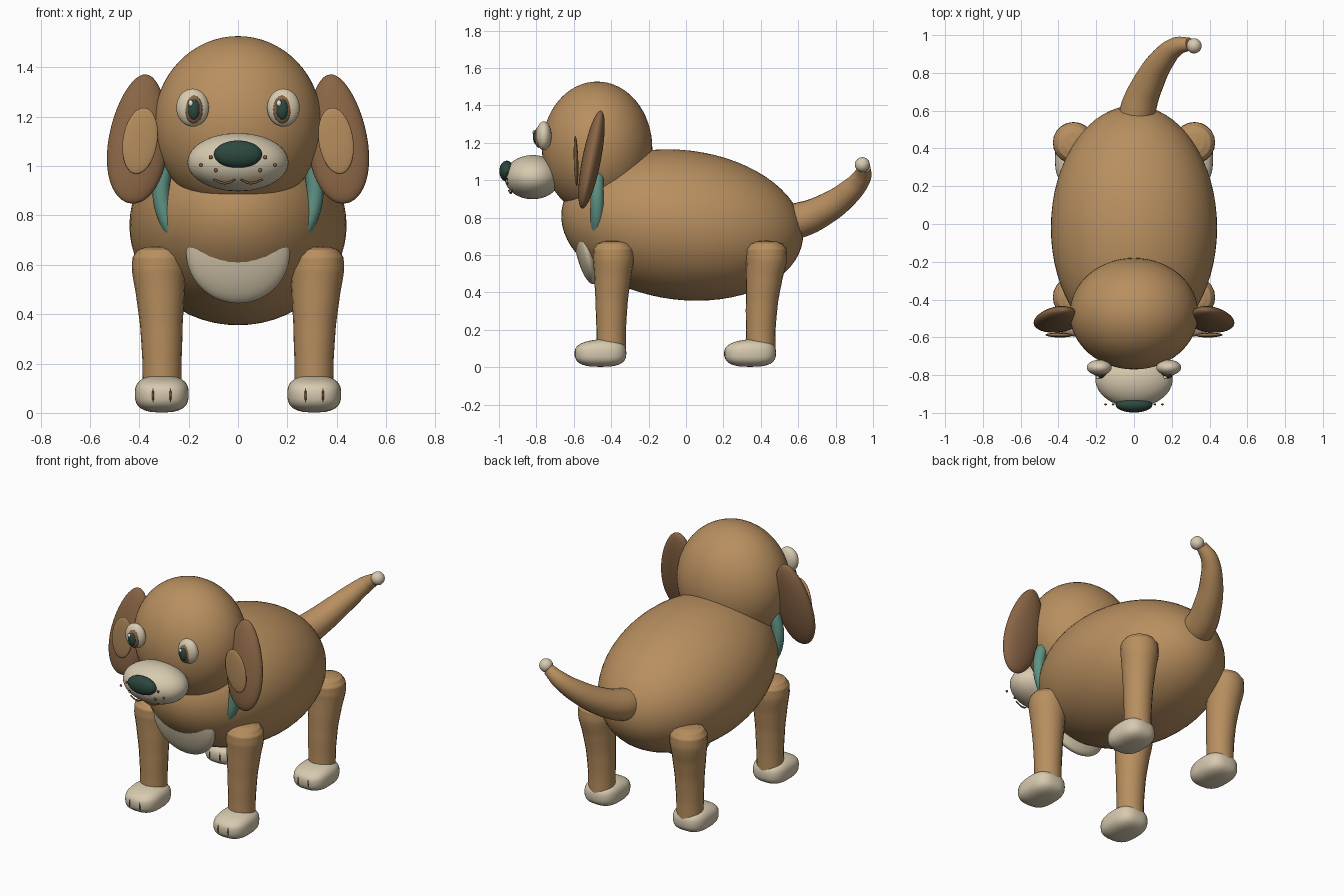
import bpy, bmesh, math
from mathutils import Matrix, Euler

if "Cube" in bpy.data.objects:
    bpy.data.objects.remove(bpy.data.objects["Cube"])


def material(name, rgb):
    m = bpy.data.materials.new(name)
    m.diffuse_color = (*rgb, 1)
    m.use_nodes = True
    m.node_tree.nodes["Principled BSDF"].inputs["Base Color"].default_value = m.diffuse_color
    return m


TAN = material("tan fur", (0.48, 0.275, 0.115))
BROWN = material("dark brown fur", (0.25, 0.13, 0.06))
CREAM = material("cream fur", (0.68, 0.59, 0.43))
TEAL = material("teal collar", (0.115, 0.29, 0.23))
DARK = material("dark green", (0.025, 0.065, 0.05))
LINE = material("brown marks", (0.25, 0.115, 0.04))
WHITE = material("white", (0.9, 0.9, 0.87))


def add_mesh(name, bm, mat):
    me = bpy.data.meshes.new(name)
    for f in bm.faces:
        f.smooth = True
    bmesh.ops.recalc_face_normals(bm, faces=bm.faces)
    bm.to_mesh(me)
    bm.free()
    me.materials.append(mat)
    ob = bpy.data.objects.new(name, me)
    bpy.context.collection.objects.link(ob)
    return ob


def blob(name, mat, centre, radii, rot=(0, 0, 0), shape=None, seg=48):
    """Ellipsoid; shape(co) may reshape the unit sphere first."""
    bm = bmesh.new()
    bmesh.ops.create_uvsphere(bm, u_segments=seg, v_segments=seg // 2, radius=1)
    if shape:
        for v in bm.verts:
            v.co = shape(v.co)
    bm.transform(Matrix.LocRotScale(centre, Euler(rot), radii))
    return add_mesh(name, bm, mat)


def tube(name, mat, points, bevel=8):
    """Smooth tapering tube through (x, y, z, radius) points."""
    cu = bpy.data.curves.new(name, 'CURVE')
    cu.dimensions = '3D'
    cu.bevel_depth = 1
    cu.bevel_resolution = bevel
    cu.resolution_u = 8
    cu.use_fill_caps = True
    sp = cu.splines.new('BEZIER')
    sp.bezier_points.add(len(points) - 1)
    for bp, p in zip(sp.bezier_points, points):
        bp.co = p[:3]
        bp.radius = p[3]
        bp.handle_left_type = bp.handle_right_type = 'AUTO'
    cu.materials.append(mat)
    ob = bpy.data.objects.new(name, cu)
    bpy.context.collection.objects.link(ob)
    bpy.ops.object.select_all(action='DESELECT')
    ob.select_set(True)
    bpy.context.view_layer.objects.active = ob
    bpy.ops.object.convert(target='MESH')
    bpy.ops.object.shade_smooth_by_angle(angle=math.radians(50))
    return bpy.context.object


def boxy(co):
    """Squarer ellipsoid with a lower front, for paws."""
    c = co.copy()
    for i in range(3):
        c[i] = math.copysign(abs(co[i]) ** 0.72, co[i])
    if c.z > 0 and c.y < 0:
        c.z *= 1 + 0.2 * c.y
    return c


def egg(co):
    """Wider towards the bottom, for ears."""
    c = co.copy()
    c.x *= 1 - 0.15 * co.z
    return c


# Torso, head, muzzle and nose
blob("body", TAN, (0, -0.02, 0.76), (0.44, 0.65, 0.40), (-0.12, 0, 0), seg=64)
blob("head", TAN, (0, -0.475, 1.17), (0.34, 0.295, 0.357), seg=64)
blob("muzzle", CREAM, (0, -0.82, 1.016), (0.205, 0.15, 0.118))
blob("nose", DARK, (0, -0.958, 1.048), (0.097, 0.04, 0.056))
blob("chest_patch", CREAM, (0, -0.535, 0.65), (0.21, 0.06, 0.21), (0.2, 0, 0))

# Collar ring round the neck
bm = bmesh.new()
N, M = 64, 16
grid = []
for i in range(N):
    a = 2 * math.pi * i / N
    ring = []
    for j in range(M):
        b = 2 * math.pi * j / M
        r = 0.312 + 0.035 * math.cos(b)
        ring.append(bm.verts.new((r * math.cos(a), -0.475 + 0.035 * math.sin(b),
                                  0.9 + r * 0.95 * math.sin(a))))
    grid.append(ring)
for i in range(N):
    for j in range(M):
        p, q, k = grid[i], grid[(i + 1) % N], (j + 1) % M
        bm.faces.new((p[j], q[j], q[k], p[k]))
add_mesh("collar", bm, TEAL)

# Paired parts
for side, s in (("left", -1), ("right", 1)):
    # Ears
    blob(side + "_ear", BROWN, (s * 0.403, -0.505, 1.11), (0.12, 0.05, 0.268),
         (-0.19, -s * 0.12, 0), egg)
    blob(side + "_inner_ear", TAN, (s * 0.397, -0.588, 1.103), (0.07, 0.012, 0.135),
         (0.03, -s * 0.15, 0))
    # Eyes
    ex = s * 0.184
    ix = s * 0.179
    blob(side + "_eye", CREAM, (ex, -0.76, 1.237), (0.066, 0.041, 0.077), seg=32)
    blob(side + "_iris", BROWN, (ix, -0.787, 1.23), (0.037, 0.022, 0.057), seg=32)
    blob(side + "_pupil", DARK, (ix, -0.798, 1.23), (0.025, 0.02, 0.042), seg=32)
    blob(side + "_eye_highlight", WHITE, (ix - 0.013, -0.812, 1.255),
         (0.01, 0.008, 0.013), seg=16)
    # Freckles and mouth
    for n, (fx, fz) in enumerate(((0.15, 1.005), (0.09, 0.983), (0.11, 1.036))):
        blob(f"{side}_freckle_{n + 1}", LINE, (s * fx, -0.955, fz), (0.008, 0.005, 0.008), seg=12)
    tube(side + "_mouth", LINE, [(s * 0.1, -0.93, 0.945, 0.004), (s * 0.05, -0.938, 0.931, 0.005),
                                 (s * 0.012, -0.948, 0.945, 0.004)], 3)
    # Legs, paws and toe marks
    for end, y, top in (("front", -0.40, 0.012), ("back", 0.40, 0.03)):
        prof = ((0.08, 0.078, 0), (0.2, 0.079, 0), (0.35, 0.086, 0.2), (0.48, 0.098, 0.6),
                (0.58, 0.11, 1), (0.63, 0.108, 1), (0.66, 0.088, 1), (0.672, 0.055, 1),
                (0.676, 0.01, 1))
        tube(f"{side}_{end}_leg", TAN,
             [(s * (0.308 + 0.012 * t), y + top * t, z, r) for z, r, t in prof])
        blob(f"{side}_{end}_paw", CREAM, (s * 0.309, y - 0.057, 0.076), (0.109, 0.138, 0.074),
             shape=boxy, seg=40)
        for n, dx in enumerate((-0.035, 0.035)):
            blob(f"{side}_{end}_toe_mark_{n + 1}", LINE, (s * 0.309 + dx, y - 0.183, 0.072),
                 (0.006, 0.014, 0.03), seg=12)

# Tail with a pale tip
tube("tail", TAN, [(0.0, 0.5, 0.77, 0.095), (0.025, 0.62, 0.79, 0.094), (0.075, 0.745, 0.845, 0.082),
                   (0.15, 0.87, 0.935, 0.066), (0.225, 0.94, 1.015, 0.05), (0.295, 0.953, 1.07, 0.034)])
blob("tail_tip", CREAM, (0.318, 0.943, 1.083), (0.04, 0.04, 0.04), seg=24)
